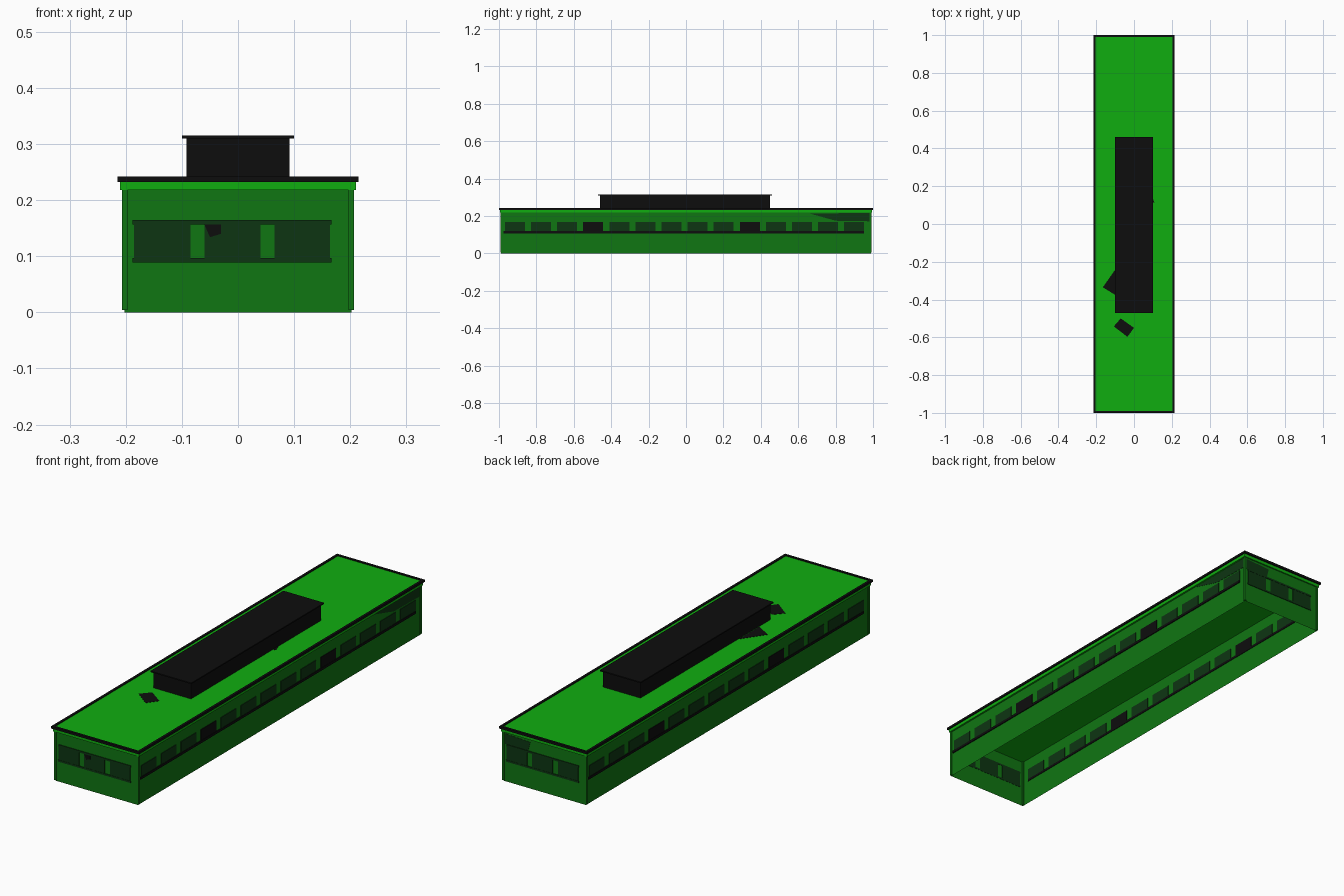
import bpy, bmesh, math
from mathutils import Matrix

if "Cube" in bpy.data.objects:
    bpy.data.objects.remove(bpy.data.objects["Cube"])


def mat(name, r, g, b):
    m = bpy.data.materials.new(name)
    m.diffuse_color = (r, g, b, 1)
    m.use_nodes = True
    m.node_tree.nodes["Principled BSDF"].inputs["Base Color"].default_value = m.diffuse_color
    return m


WALL = mat("wall green", 0.005, 0.18, 0.006)
ROOF = mat("bright green", 0.005, 0.42, 0.005)
GLASS = mat("dark green glass", 0.004, 0.036, 0.006)
BLACK = mat("black", 0.004, 0.004, 0.004)


def finish(name, bm, material):
    bmesh.ops.recalc_face_normals(bm, faces=bm.faces)
    me = bpy.data.meshes.new(name)
    bm.to_mesh(me)
    bm.free()
    me.materials.append(material)
    ob = bpy.data.objects.new(name, me)
    bpy.context.collection.objects.link(ob)
    return ob


def add_box(bm, x0, x1, y0, y1, z0, z1):
    v = bmesh.ops.create_cube(bm, size=1)["verts"]
    for p in v:
        p.co = (x1 if p.co.x > 0 else x0, y1 if p.co.y > 0 else y0,
                z1 if p.co.z > 0 else z0)


def boxes(name, material, items, turned=False):
    """Several boxes in one object; turned adds a half-turn copy of each."""
    bm = bmesh.new()
    for x0, x1, y0, y1, z0, z1 in items:
        add_box(bm, x0, x1, y0, y1, z0, z1)
        if turned:
            add_box(bm, -x1, -x0, -y1, -y0, z0, z1)
    return finish(name, bm, material)


def patch(name, points, push, material):
    """Thin plate from a polygon outline."""
    bm = bmesh.new()
    f = bm.faces.new([bm.verts.new(p) for p in points])
    r = bmesh.ops.extrude_face_region(bm, geom=[f])
    for e in r["geom"]:
        if isinstance(e, bmesh.types.BMVert):
            e.co = [a + b for a, b in zip(e.co, push)]
    return finish(name, bm, material)


# hollow body, open underneath
bm = bmesh.new()
add_box(bm, -0.202, 0.202, -0.988, 0.988, 0.0, 0.222)
bm.normal_update()
bmesh.ops.delete(bm, geom=[f for f in bm.faces if f.normal.z < -0.5], context='FACES')
body = finish("body_shell", bm, WALL)

# corner posts
posts = []
for sx in (-1, 1):
    for sy in (-1, 1):
        cx, cy = sx * 0.2015, sy * 0.9865
        posts.append((cx - 0.005, cx + 0.005, cy - 0.005, cy + 0.005, 0.004, 0.22))
boxes("corner_posts", WALL, posts)

# roof: bright fascia and deck, with a black rim around it
boxes("roof_fascia", ROOF, [(-0.21, 0.21, -0.994, 0.994, 0.218, 0.2385)])
boxes("roof_rim", BLACK, [
    (-0.215, -0.204, -1, 1, 0.232, 0.242), (0.204, 0.215, -1, 1, 0.232, 0.242),
    (-0.204, 0.204, -1, -0.989, 0.232, 0.242), (-0.204, 0.204, 0.989, 1, 0.232, 0.242)])

# raised roof box and its cap
boxes("roof_box", BLACK, [(-0.092, 0.092, -0.46, 0.45, 0.238, 0.311)])
boxes("roof_box_cap", BLACK, [(-0.1, 0.1, -0.47, 0.46, 0.31, 0.315)])

# end windows: panes between two pillars, head and sill strips
YE = -0.99
panes = [(a, b, YE, -0.987, 0.097, 0.157) for a, b in
         ((-0.185, -0.085), (-0.06, 0.04), (0.065, 0.164))]
boxes("end_windows", GLASS, panes, True)
boxes("end_window_strips", GLASS, [
    (-0.188, 0.167, YE - 0.001, -0.987, 0.157, 0.165),
    (-0.188, 0.167, YE - 0.001, -0.987, 0.089, 0.097)], True)

# side windows: fourteen per side, two of them black, and a black sill
light, dark = [], []
for i in range(14):
    y = -0.968 + i * 0.1395
    (dark if i in (3, 9) else light).append((0.2, 0.2045, y, y + 0.107, 0.118, 0.167))
boxes("side_windows", GLASS, light, True)
boxes("dark_side_windows", BLACK, dark, True)
boxes("side_sills", BLACK, [(0.2, 0.206, -0.975, 0.952, 0.108, 0.119)], True)

# ragged dark patches on the walls
patch("right_wall_patch", [(0.2025, 0.66, 0.214), (0.2025, 0.98, 0.216),
                           (0.2025, 0.98, 0.172), (0.2025, 0.80, 0.175)],
      (0.001, 0, 0), GLASS)
patch("back_wall_patch", [(0.195, 0.9885, 0.212), (0.07, 0.9885, 0.205),
                          (0.08, 0.9885, 0.166), (0.195, 0.9885, 0.166)],
      (0, 0.001, 0), GLASS)
patch("front_window_patch", [(-0.06, -0.99, 0.157), (-0.03, -0.99, 0.157),
                             (-0.03, -0.99, 0.14), (-0.05, -0.99, 0.134)],
      (0, -0.001, 0), BLACK)

# loose black patches on the roof
Z = 0.2388
patch("roof_patch_front", [(-0.07, -0.50, Z), (0.0, -0.55, Z),
                           (-0.035, -0.597, Z), (-0.107, -0.542, Z)],
      (0, 0, 0.001), BLACK)
patch("roof_patch_left", [(-0.095, -0.235, Z), (-0.165, -0.335, Z), (-0.095, -0.378, Z)],
      (0, 0, 0.001), BLACK)
patch("roof_patch_right", [(0.09, 0.155, Z), (0.108, 0.115, Z), (0.09, 0.112, Z)],
      (0, 0, 0.001), BLACK)
